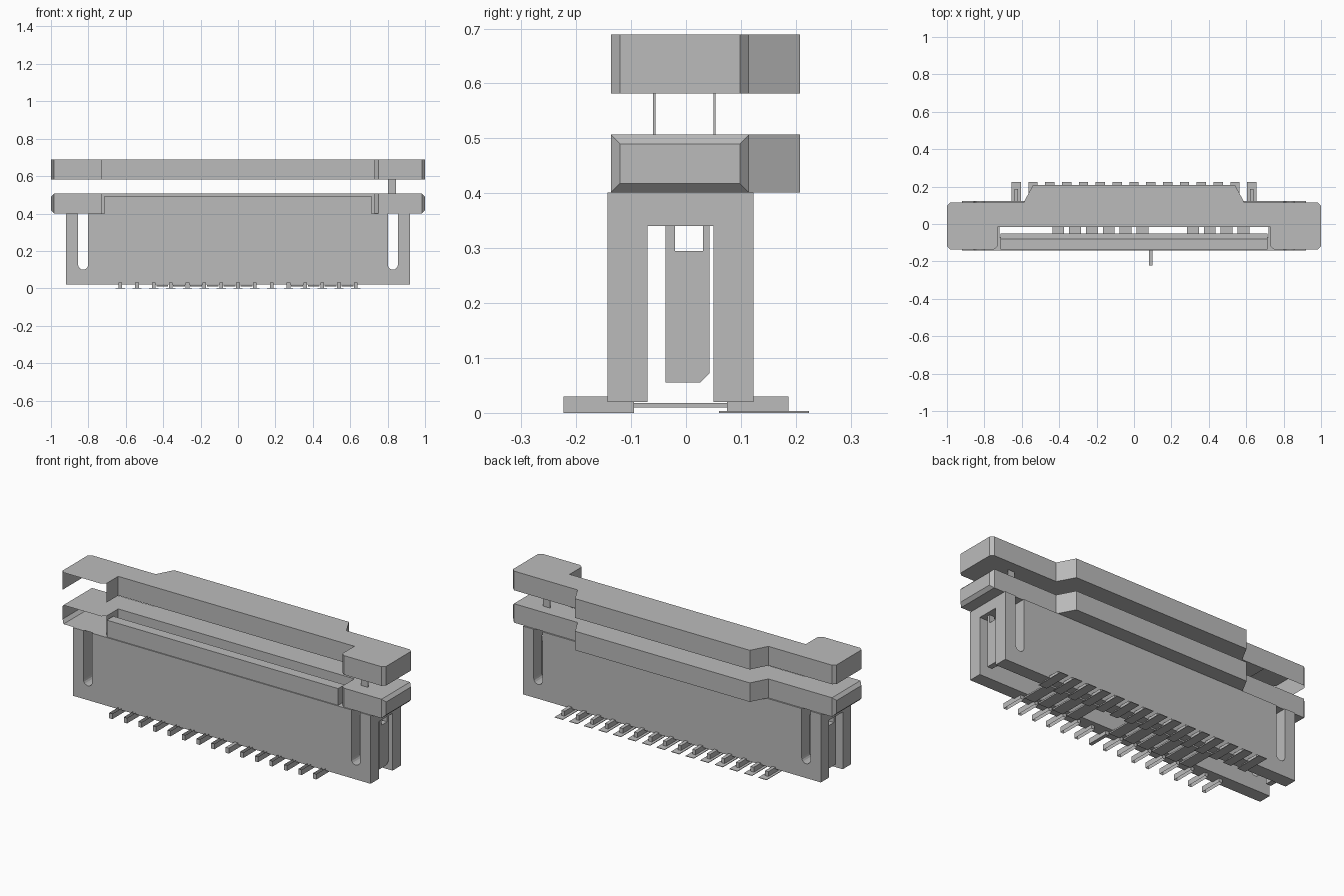
import bpy, bmesh, math

cube = bpy.data.objects.get("Cube")
if cube:
    bpy.data.objects.remove(cube, do_unlink=True)

GREY = (0.5, 0.5, 0.5, 1)
mat = bpy.data.materials.new("plain grey")
mat.use_nodes = True
mat.diffuse_color = GREY
mat.node_tree.nodes["Principled BSDF"].inputs["Base Color"].default_value = GREY


def finish(bm, name):
    mesh = bpy.data.meshes.new(name)
    bm.to_mesh(mesh)
    bm.free()
    mesh.materials.append(mat)
    obj = bpy.data.objects.new(name, mesh)
    bpy.context.collection.objects.link(obj)
    return obj


def prism(points, axis, lo, hi):
    """Extrude a 2D outline along an axis from lo to hi."""
    place = {"x": lambda p, d: (d, p[0], p[1]),
             "y": lambda p, d: (p[0], d, p[1]),
             "z": lambda p, d: (p[0], p[1], d)}[axis]
    bm = bmesh.new()
    low = [bm.verts.new(place(p, lo)) for p in points]
    high = [bm.verts.new(place(p, hi)) for p in points]
    bm.faces.new(low)
    bm.faces.new(high)
    for i in range(len(points)):
        j = (i + 1) % len(points)
        bm.faces.new((low[i], low[j], high[j], high[i]))
    bmesh.ops.recalc_face_normals(bm, faces=bm.faces)
    return bm


def box(x0, x1, y0, y1, z0, z1):
    return prism([(x0, y0), (x1, y0), (x1, y1), (x0, y1)], "z", z0, z1)


def mirrored(half):
    return half + [(-x, y) for x, y in reversed(half)]


def drop(bm, test):
    faces = [f for f in bm.faces if test(f.calc_center_median(), f.normal)]
    bmesh.ops.delete(bm, geom=faces, context="FACES")


# Shared outline of the cover and the flange: ears in front, step behind
FRONT, BACK, BULGE, EAR = -0.137, 0.115, 0.208, 0.73
outline = mirrored([(EAR, -0.015), (EAR, -0.12), (EAR + 0.02, FRONT), (1, FRONT),
                    (1, BACK), (0.59, BACK), (0.54, BULGE)])


def bevel_ends(bm, upright_only):
    def at_end(e):
        a, b = (v.co for v in e.verts)
        upright = abs(a.z - b.z) > 0.01
        return abs(a.x) > 0.99 and abs(b.x) > 0.99 and (upright or not upright_only)
    bmesh.ops.bevel(bm, geom=[e for e in bm.edges if at_end(e)], offset=0.017,
                    segments=1, affect="EDGES", profile=0.5)
    bm.normal_update()


def open_left_ear(c, n):
    return c.x < -EAR and n.y < -0.5 and c.y < -0.1


# Raised cover plate, with its open ear
bm = prism(outline, "z", 0.582, 0.689)
bevel_ends(bm, True)
bmesh.ops.bisect_plane(bm, geom=bm.verts[:] + bm.edges[:] + bm.faces[:],
                       plane_co=(-EAR, 0, 0), plane_no=(1, 0, 0))
bm.normal_update()
drop(bm, lambda c, n: open_left_ear(c, n) or (c.x < -EAR and n.z < -0.9))
finish(bm, "cover_plate")

# Flange round the top of the housing
bm = prism(outline, "z", 0.401, 0.507)
bevel_ends(bm, False)
drop(bm, open_left_ear)
finish(bm, "housing_flange")

# Thin link strips between flange and cover
for name, y in (("front_link", -0.06), ("back_link", 0.05)):
    finish(box(0.803, 0.845, y, y + 0.004, 0.507, 0.582), name)

# Front and back walls with round-bottomed slots open at the top
SLOT, RADIUS = 0.828, 0.027
arc = [(SLOT + RADIUS * math.cos(t * math.pi / 8), 0.127 - RADIUS * math.sin(t * math.pi / 8))
       for t in range(9)]
wall = mirrored([(0.92, 0.02), (0.92, 0.401), (SLOT + RADIUS, 0.401)] + arc
                + [(SLOT - RADIUS, 0.401)])
finish(prism(wall, "y", -0.143, -0.07), "front_wall")
finish(prism(wall, "y", 0.05, 0.123), "back_wall")

# Chamfered lip above the front wall, and the ledge under the flange
lip = [(-0.137, 0.4), (-0.137, 0.495), (-0.08, 0.495), (-0.05, 0.45), (-0.05, 0.34), (-0.07, 0.34)]
finish(prism(lip, "x", -0.715, 0.715), "front_lip")
finish(box(-0.72, 0.72, -0.015, 0.05, 0.34, 0.401), "back_ledge")

# End bridges and hanging end tabs with a notch and a cut corner
tab = [(-0.037, 0.055), (0.026, 0.055), (0.043, 0.072), (0.043, 0.34), (0.031, 0.34),
       (0.031, 0.295), (-0.02, 0.295), (-0.02, 0.34), (-0.037, 0.34)]
for side, sign in (("left", 1), ("right", -1)):
    for part, a, b in (("outer", 0.855, 0.92), ("inner", 0.72, 0.801)):
        x0, x1 = sorted((a * sign, b * sign))
        finish(box(x0, x1, -0.07, 0.05, 0.34, 0.401), f"{side}_{part}_bridge")
    x0, x1 = sorted((0.87 * sign, 0.9 * sign))
    finish(prism(tab, "x", x0, x1), f"{side}_end_tab")

# Fifteen solder tails: front blades, back blades and flat back pads
PITCH = 0.09
for k in range(-7, 8):
    x = k * PITCH
    bm = box(x - 0.01, x + 0.01, -0.223, -0.095, 0, 0.03)
    if k != 1:
        drop(bm, lambda c, n: abs(n.z) > 0.9)
    finish(bm, "front_tail")
    finish(box(x - 0.01, x + 0.01, 0.075, 0.187, 0, 0.03), "back_tail")
    finish(box(x - 0.025, x + 0.025, 0.06, 0.224, 0, 0.003), "back_pad")

# Contact strips crossing the open base
for k in (-5, -4, -3, -2, -1, 0, 3, 4, 5, 6):
    x = (k + 0.5) * PITCH
    finish(box(x - 0.032, x + 0.032, -0.095, 0.075, 0.01, 0.018), "contact_strip")
